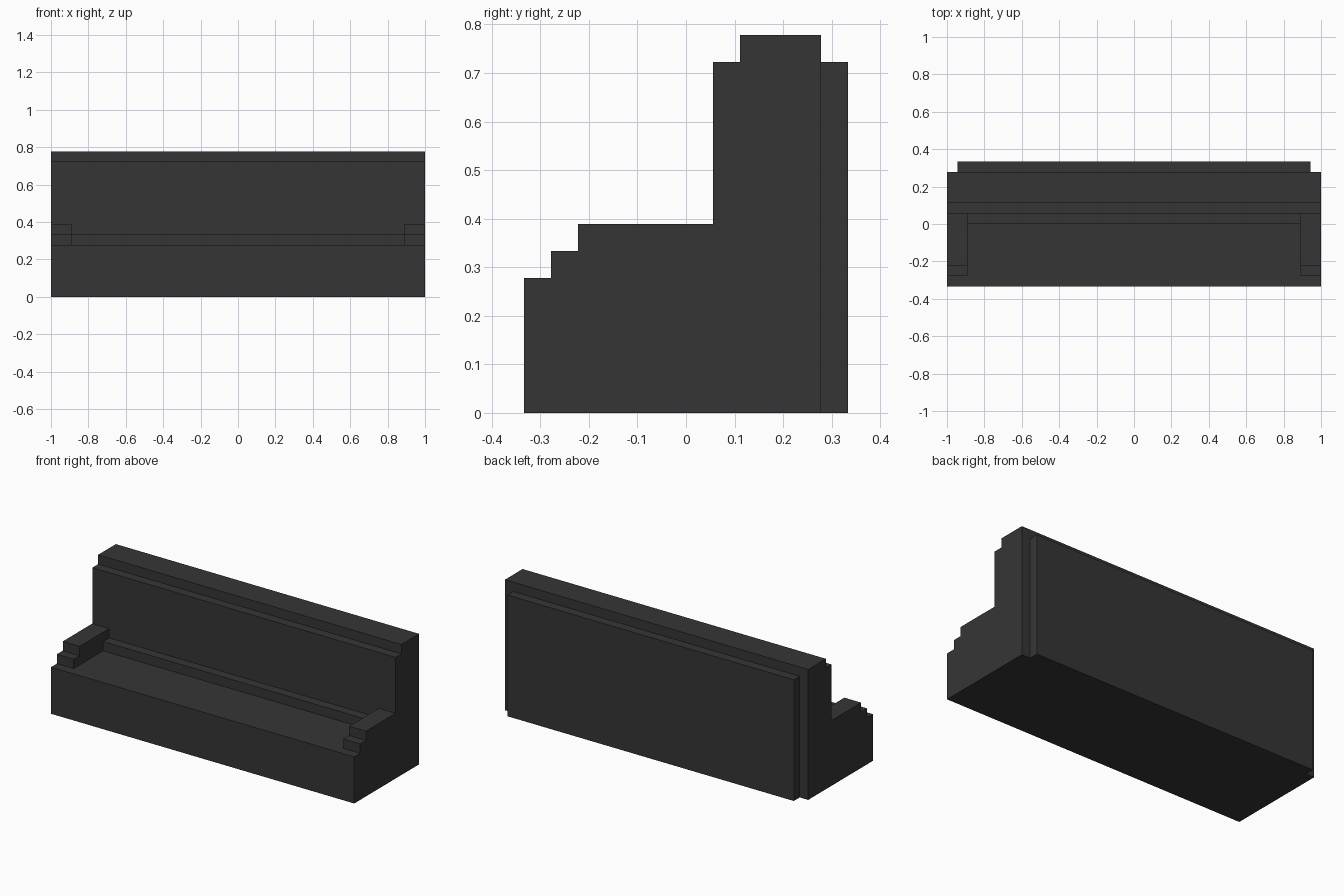
import bpy
import bmesh

cube = bpy.data.objects.get("Cube")
if cube:
    bpy.data.objects.remove(cube, do_unlink=True)

U = 1 / 18  # grid step shared by every part

charcoal = bpy.data.materials.new("charcoal")
charcoal.use_nodes = True
COLOUR = (0.036, 0.036, 0.036, 1)
charcoal.diffuse_color = COLOUR
charcoal.node_tree.nodes["Principled BSDF"].inputs["Base Color"].default_value = COLOUR


def extrude_profile(name, profile, x0, x1):
    """Extrude a (y, z) side profile, in grid steps, from x0 to x1."""
    bm = bmesh.new()
    face = bm.faces.new([bm.verts.new((x0 * U, y * U, z * U)) for y, z in profile])
    out = bmesh.ops.extrude_face_region(bm, geom=[face])
    moved = [v for v in out["geom"] if isinstance(v, bmesh.types.BMVert)]
    bmesh.ops.translate(bm, verts=moved, vec=((x1 - x0) * U, 0, 0))
    bmesh.ops.recalc_face_normals(bm, faces=bm.faces)
    mesh = bpy.data.meshes.new(name)
    bm.to_mesh(mesh)
    bm.free()
    mesh.materials.append(charcoal)
    obj = bpy.data.objects.new(name, mesh)
    bpy.context.collection.objects.link(obj)
    return obj


def box(y0, y1, z0, z1):
    return [(y0, z0), (y1, z0), (y1, z1), (y0, z1)]


# Seat block and backrest with its stepped top rail
extrude_profile("seat_and_backrest",
                [(-6, 0), (5, 0), (5, 14), (2, 14), (2, 13), (1, 13), (1, 5), (-6, 5)],
                -18, 18)

# Low ledge where the seat meets the backrest
extrude_profile("seat_ledge", box(0, 1, 5, 6), -16, 16)

# Stepped armrests at both ends
for side, x0, x1 in (("right", -18, -16), ("left", 16, 18)):
    extrude_profile(side + "_armrest",
                    [(-5, 5), (1, 5), (1, 7), (-4, 7), (-4, 6), (-5, 6)], x0, x1)

# Inset panel on the rear
extrude_profile("rear_panel", box(5, 6, 0, 13), -17, 17)
